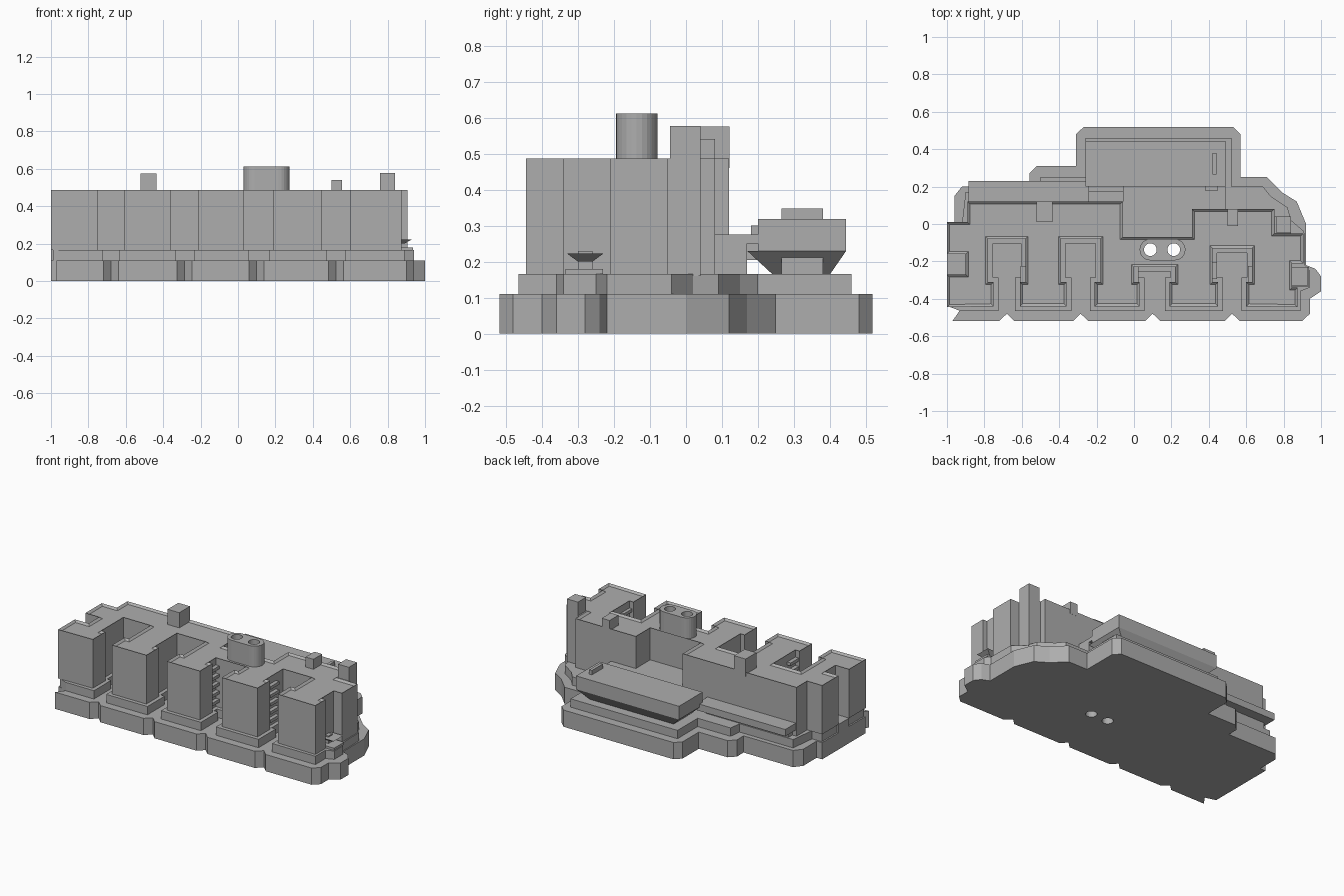
import bpy, bmesh, math

gray = bpy.data.materials.new("concrete gray")
gray.diffuse_color = (0.42, 0.42, 0.42, 1)


def finish(name, bm):
    bmesh.ops.recalc_face_normals(bm, faces=bm.faces)
    me = bpy.data.meshes.new(name)
    bm.to_mesh(me)
    bm.free()
    me.materials.append(gray)
    ob = bpy.data.objects.new(name, me)
    bpy.context.collection.objects.link(ob)
    return ob


def prism(name, pts, z0, z1, rim=0.0):
    """Extrude an outline; an optional rim sinks the roof inside a parapet."""
    bm = bmesh.new()
    low = bm.faces.new([bm.verts.new((x, y, z0)) for x, y in pts])
    ext = bmesh.ops.extrude_face_region(bm, geom=[low])["geom"]
    for v in ext:
        if isinstance(v, bmesh.types.BMVert):
            v.co.z = z1
    bmesh.ops.recalc_face_normals(bm, faces=bm.faces)
    if rim:
        top = [f for f in bm.faces if f.normal.z > 0.9]
        bmesh.ops.inset_region(bm, faces=top, thickness=rim, use_even_offset=True)
        for f in top:
            for v in f.verts:
                v.co.z -= 0.012
    return finish(name, bm)


def box(name, x0, x1, y0, y1, z0, z1):
    return prism(name, [(x0, y0), (x1, y0), (x1, y1), (x0, y1)], z0, z1)


def taper(name, top, bottom, z0, z1):
    """Block whose upper and lower rectangles (x0, x1, y0, y1) differ."""
    bm = bmesh.new()
    rings = []
    for (x0, x1, y0, y1), z in ((bottom, z0), (top, z1)):
        rings.append([bm.verts.new(p) for p in
                      ((x0, y0, z), (x1, y0, z), (x1, y1, z), (x0, y1, z))])
    a, b = rings
    bm.faces.new(a)
    bm.faces.new(b)
    for i in range(4):
        j = (i + 1) % 4
        bm.faces.new((a[i], a[j], b[j], b[i]))
    return finish(name, bm)


# courtyards between the five wings: left, right, depth
COURTS = [(-0.75, -0.61, -0.08), (-0.36, -0.21, -0.08),
          (0.03, 0.19, -0.23), (0.45, 0.60, -0.13)]


def front_edge(d):
    """Front outline, left to right, pushed outwards by d."""
    pts = []
    for l, r, t in COURTS:
        l, r, t, s = l + d, r - d, t - d, -0.31 + d
        pts += [(l, -0.44 - d), (l, s), (l - 0.03, s), (l - 0.03, t),
                (r + 0.03, t), (r + 0.03, s), (r, s), (r, -0.44 - d)]
    return pts


# ground slab with notches along the front
base = [(-1, 0.01), (-1, -0.44), (-0.93, -0.46), (-0.97, -0.518)]
for x in (-0.68, -0.285, 0.10, 0.525):
    base += [(x - 0.04, -0.518), (x, -0.48), (x + 0.04, -0.518)]
base += [(0.90, -0.518), (0.94, -0.48), (0.94, -0.40), (1, -0.36), (1, -0.28),
         (0.97, -0.24), (0.92, -0.22), (0.92, 0.0), (0.87, 0.12), (0.79, 0.17),
         (0.75, 0.21), (0.71, 0.25), (0.57, 0.25), (0.57, 0.48), (0.53, 0.518),
         (-0.27, 0.518), (-0.31, 0.48), (-0.31, 0.31), (-0.52, 0.31),
         (-0.56, 0.27), (-0.56, 0.20), (-0.92, 0.20), (-0.96, 0.15), (-0.96, 0.01)]
slab = prism("ground_slab", base, 0, 0.11)

# plinth following the wings
tier = [(-0.99, 0.0), (-0.99, -0.44), (-0.93, -0.465)] + front_edge(0.025)
tier += [(0.89, -0.465), (0.89, -0.36), (0.94, -0.34), (0.94, -0.25), (0.915, -0.22),
         (0.91, -0.04), (0.84, 0.02), (0.82, 0.09), (0.73, 0.15), (0.69, 0.20),
         (0.52, 0.20), (0.52, 0.46), (-0.26, 0.46), (-0.26, 0.25),
         (-0.50, 0.25), (-0.51, 0.17), (-0.90, 0.17), (-0.92, 0.0)]
plinth = prism("plinth", tier, 0.11, 0.165)

# main building with parapet roof
main = [(-1, 0.01), (-1, -0.16), (-0.90, -0.16), (-0.90, -0.27), (-1, -0.27),
        (-1, -0.445)] + front_edge(0.0)
main += [(0.875, -0.445), (0.875, -0.34), (0.845, -0.34), (0.845, -0.21), (0.905, -0.21),
         (0.905, -0.05), (0.75, -0.05), (0.75, 0.08), (0.31, 0.08), (0.31, -0.07),
         (-0.06, -0.07), (-0.06, 0.12), (-0.89, 0.12), (-0.89, 0.01)]
building = prism("main_building", main, 0.165, 0.487, rim=0.014)
box("side_bay", -1, -0.90, -0.27, -0.16, 0.11, 0.165)

# twin flue chimney
outline = []
for cx, a0 in ((0.2175, -90), (0.0875, 90)):
    for i in range(13):
        a = math.radians(a0 + 15 * i)
        outline.append((cx + 0.0575 * math.cos(a), -0.137 + 0.0575 * math.sin(a)))
chimney = prism("chimney", outline, 0.47, 0.612)

# flue holes run through every level
for i, cx in enumerate((0.0875, 0.2125)):
    ring = [(cx + 0.034 * math.cos(math.tau * k / 24),
             -0.137 + 0.034 * math.sin(math.tau * k / 24)) for k in range(24)]
    cutter = prism("flue_cutter_%d" % i, ring, -0.1, 0.8)
    cutter.hide_render = True
    cutter.hide_viewport = True
    for ob in (slab, plinth, building, chimney):
        m = ob.modifiers.new("flue", 'BOOLEAN')
        m.operation = 'DIFFERENCE'
        m.solver = 'EXACT'
        m.object = cutter

# roof houses and stair tower
box("roof_house_left", -0.52, -0.435, 0.01, 0.121, 0.46, 0.575)
box("roof_house_right", 0.50, 0.557, -0.01, 0.081, 0.46, 0.541)
prism("stair_tower", [(0.75, -0.05), (0.84, -0.05), (0.84, 0.0), (0.80, 0.04), (0.75, 0.04)],
      0.165, 0.487)
box("tower_top", 0.76, 0.84, -0.045, 0.04, 0.16, 0.577)

# rear hall on a tapered foot, joined to the main building
box("rear_hall", -0.26, 0.49, 0.20, 0.445, 0.23, 0.318)
taper("rear_hall_foot", (-0.26, 0.49, 0.17, 0.445), (-0.19, 0.42, 0.24, 0.40), 0.165, 0.23)
box("rear_hall_porch", 0.38, 0.47, 0.265, 0.38, 0.165, 0.218)
box("rear_hall_vent", 0.42, 0.44, 0.265, 0.38, 0.31, 0.347)
box("link_roof", -0.06, 0.49, -0.07, 0.20, 0.25, 0.275)
box("link_body", -0.06, 0.49, -0.07, 0.17, 0.165, 0.25)
box("link_screen", 0.38, 0.45, 0.18, 0.205, 0.27, 0.30)

# low canopy along the rear left
box("rear_canopy", -0.885, -0.24, 0.115, 0.23, 0.205, 0.25)
box("rear_canopy_wall", -0.86, -0.26, 0.115, 0.165, 0.165, 0.205)

# entrance canopy on the right end
taper("entrance_canopy", (0.84, 0.93, -0.33, -0.23), (0.84, 0.89, -0.30, -0.26), 0.20, 0.222)
box("entrance_step", 0.84, 0.935, -0.335, -0.23, 0.165, 0.18)
box("entrance_post", 0.845, 0.87, -0.30, -0.26, 0.165, 0.23)

# balcony stacks in the courtyards
for n, (x, y) in enumerate(((-0.593, -0.27), (0.012, -0.27), (0.432, -0.25), (0.622, -0.27))):
    for k in range(5):
        z = 0.20 + 0.055 * k
        box("balcony_%d_%d" % (n, k), x - 0.013, x + 0.013, y - 0.045, y + 0.045, z, z + 0.02)
